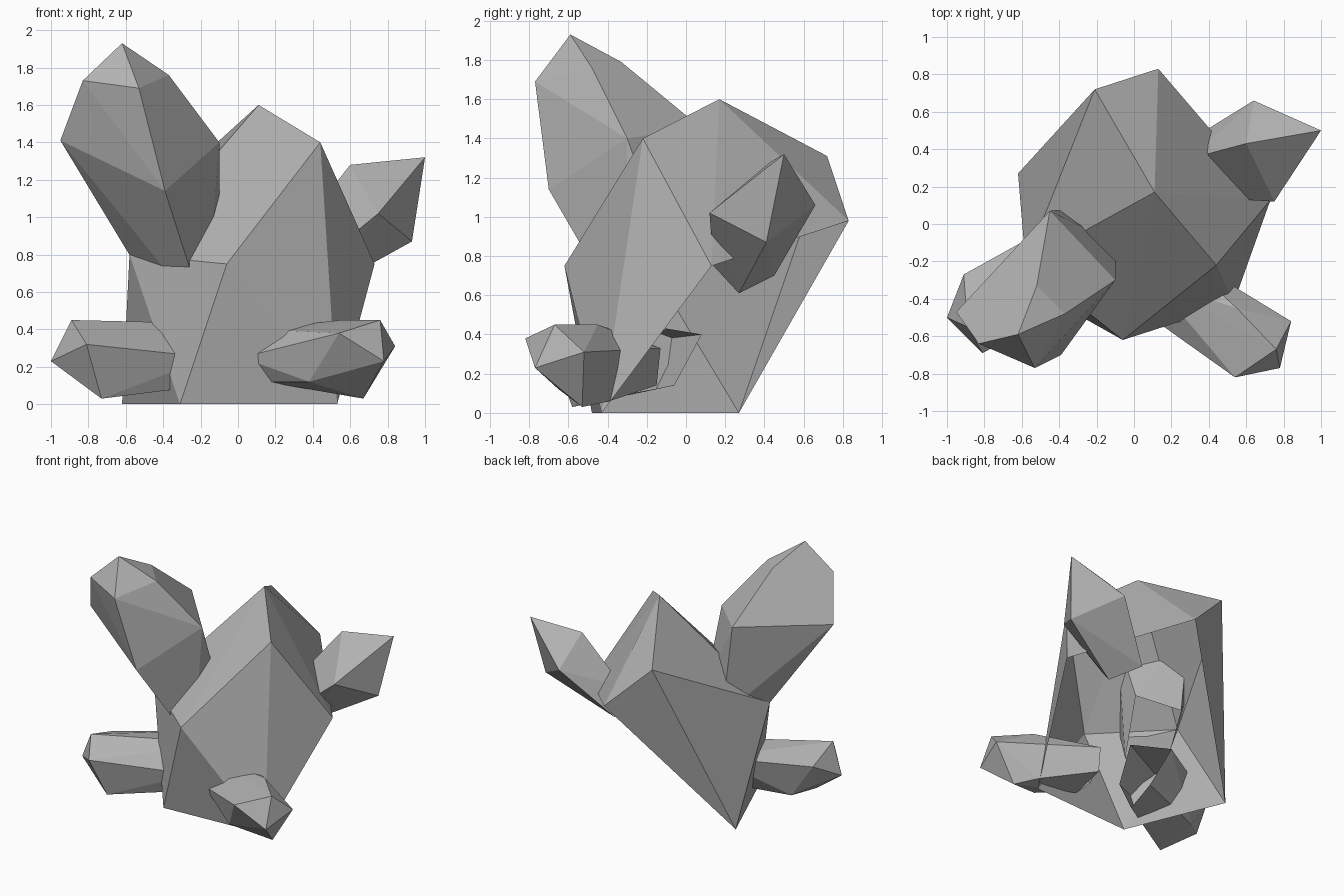
import bpy
import bmesh

# Start without the default cube
cube = bpy.data.objects.get("Cube")
if cube is not None:
    bpy.data.objects.remove(cube, do_unlink=True)

# One flat stone colour shared by every part
stone = bpy.data.materials.new("stone_grey")
stone.use_nodes = True
stone_colour = (0.45, 0.45, 0.45, 1.0)
stone.diffuse_color = stone_colour
stone.node_tree.nodes["Principled BSDF"].inputs["Base Color"].default_value = stone_colour


def build_crystal(name, crown_points, root_points):
    """Wrap a faceted convex shell around the points, left open at its root."""
    bm = bmesh.new()
    crown = [bm.verts.new(point) for point in crown_points]
    root = [bm.verts.new(point) for point in root_points]
    hull = bmesh.ops.convex_hull(bm, input=crown + root)

    # Open the shell where it is broken off or buried
    root_set = set(root)
    open_faces = [face for face in bm.faces if root_set.issuperset(face.verts)]
    bmesh.ops.delete(bm, geom=open_faces, context="FACES")

    # Drop points that ended up inside the shell
    loose = [vert for vert in bm.verts if not vert.link_faces]
    bmesh.ops.delete(bm, geom=loose, context="VERTS")

    # Merge nearly coplanar triangles into clean facets
    bmesh.ops.dissolve_limit(bm, angle_limit=0.03, verts=bm.verts[:], edges=bm.edges[:])

    mesh = bpy.data.meshes.new(name)
    bm.to_mesh(mesh)
    bm.free()
    mesh.materials.append(stone)
    crystal = bpy.data.objects.new(name, mesh)
    bpy.context.scene.collection.objects.link(crystal)
    return crystal


# Large central crystal, open underneath
build_crystal(
    "main_crystal",
    crown_points=[
        (.11, .17, 1.6), (.44, -.22, 1.4), (-.06, -.62, .75),
        (-.21, .72, 1.31), (-.58, -.21, .8),
    ],
    root_points=[
        (-.62, .27, 0), (-.31, -.48, 0), (.53, -.43, 0),
        (.73, .13, .75), (.13, .83, .98),
    ],
)

# Tall crystal leaning up and forward
build_crystal(
    "tall_crystal",
    crown_points=[
        (-.62, -.59, 1.93), (-.53, -.77, 1.69), (-.83, -.64, 1.73),
        (-.37, -.48, 1.76), (-.52, -.33, 1.79), (-.45, .07, 1.46),
        (-.95, -.47, 1.41), (-.39, -.7, 1.14), (-.1, -.3, 1.4),
    ],
    root_points=[
        (-.4, -.08, .5), (-.37, .08, .75), (-.17, -.3, .45), (-.1, -.1, .85),
    ],
)

# Small pointed crystal high on the side
build_crystal(
    "side_crystal",
    crown_points=[
        (1, .5, 1.32), (.6, .43, 1.28), (.75, .12, 1.02),
        (.93, .41, .87), (.64, .66, 1.06),
    ],
    root_points=[
        (.46, .27, .61), (.3, .45, .7), (.3, .35, .9), (.42, .14, .75),
    ],
)

# Low crystal at the front, on the right
build_crystal(
    "low_right_crystal",
    crown_points=[
        (-1, -.5, .23), (-.89, -.55, .45), (-.91, -.27, .36),
        (-.81, -.69, .32), (-.73, -.58, .03), (-.74, -.25, .1),
    ],
    root_points=[
        (-.05, -.1, .43), (-.28, .08, .4), (-.15, -.34, .25),
        (-.25, -.33, .09), (-.2, -.06, .14),
    ],
)

# Low crystal at the front, on the left
build_crystal(
    "low_left_crystal",
    crown_points=[
        (.84, -.52, .31), (.76, -.67, .45), (.78, -.77, .23),
        (.67, -.53, .03), (.54, -.82, .38), (.55, -.35, .28),
        (.55, -.45, .45), (.38, -.65, .12), (.55, -.39, .06),
    ],
    root_points=[
        (.02, -.45, .25), (.1, -.3, .4), (.15, -.45, .12),
        (.2, -.13, .33), (.2, -.15, .14),
    ],
)
